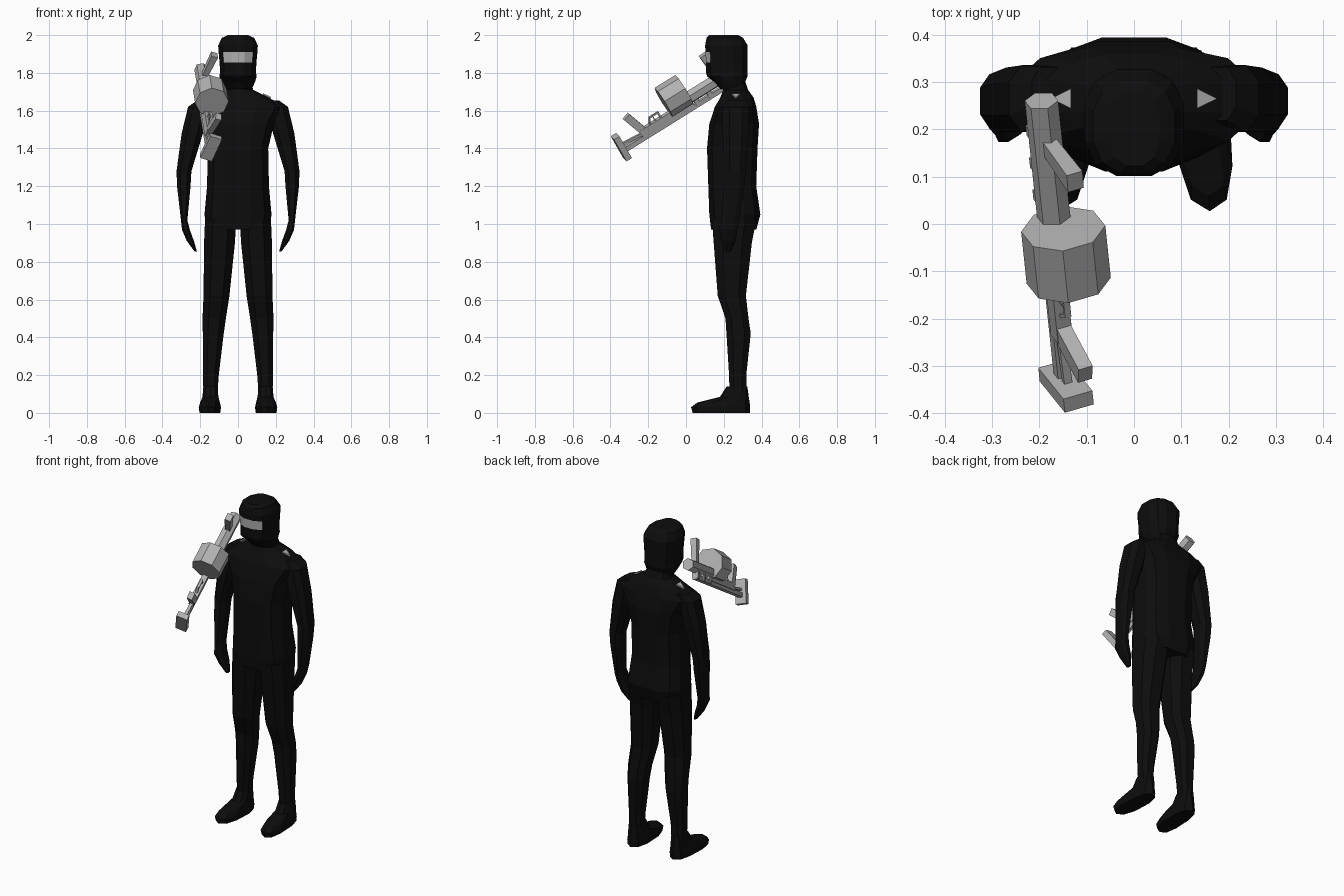
import bpy, bmesh, math
from mathutils import Vector, Matrix


def material(name, rgb):
    m = bpy.data.materials.new(name)
    m.diffuse_color = (*rgb, 1)
    return m


black = material("black_cloth", (0.004, 0.004, 0.004))
grey = material("light_grey", (0.45, 0.45, 0.45))


def make_object(name, rings, mats, cap=True):
    """Skin a list of equal-length vertex rings into a flat-shaded mesh."""
    bm = bmesh.new()
    rows = [[bm.verts.new(p) for p in ring] for ring in rings]
    n = len(rows[0])
    for a, b in zip(rows, rows[1:]):
        for i in range(n):
            bm.faces.new((a[i], a[(i + 1) % n], b[(i + 1) % n], b[i]))
    if cap:
        bm.faces.new(rows[0])
        bm.faces.new(rows[-1])
    bmesh.ops.recalc_face_normals(bm, faces=bm.faces)
    me = bpy.data.meshes.new(name)
    bm.to_mesh(me)
    bm.free()
    for m in mats:
        me.materials.append(m)
    ob = bpy.data.objects.new(name, me)
    bpy.context.collection.objects.link(ob)
    return ob


def loft(name, sections, n=12, power=0.8, side=1):
    """Sections are (z, centre x, half width, front y, back y)."""
    def sp(t):
        return math.copysign(abs(t) ** power, t)
    rings = []
    for z, cx, hw, y0, y1 in sections:
        ring = []
        for i in range(n):
            a = 2 * math.pi * (i + 0.5) / n
            ring.append((side * (cx + hw * sp(math.cos(a))),
                         (y0 + y1) / 2 + (y1 - y0) / 2 * sp(math.sin(a)), z))
        rings.append(ring)
    return make_object(name, rings, [black, grey])


# Torso with sloping shoulders and neck
loft("torso", [
    (0.97, 0, .170, .130, .375), (1.05, 0, .182, .120, .397),
    (1.20, 0, .168, .115, .375), (1.40, 0, .164, .108, .382),
    (1.53, 0, .195, .120, .390), (1.62, 0, .255, .150, .375),
    (1.67, 0, .165, .180, .360), (1.71, 0, .082, .195, .330),
    (1.77, 0, .070, .180, .310)], power=0.72)

# Hooded head; its front band of faces is the eye opening
head = loft("head", [
    (1.715, 0, .075, .180, .315), (1.75, 0, .092, .150, .315),
    (1.78, 0, .102, .110, .328), (1.80, 0, .098, .103, .330),
    (1.855, 0, .100, .103, .330), (1.91, 0, .106, .100, .330),
    (1.945, 0, .108, .098, .330), (1.985, 0, .088, .106, .305),
    (2.00, 0, .055, .120, .280)])
for f in head.data.polygons:
    if 1.86 < f.center.z < 1.905 and f.normal.y < -0.4 and abs(f.center.x) < .07:
        f.material_index = 1

for side, label in ((1, "left"), (-1, "right")):
    # Arm tapering into a curved hand
    loft(label + "_arm", [
        (1.655, .178, .040, .215, .335), (1.62, .210, .058, .190, .340),
        (1.48, .242, .060, .190, .335), (1.28, .286, .042, .200, .320),
        (1.20, .287, .038, .197, .312), (1.02, .285, .018, .185, .285),
        (0.97, .276, .022, .170, .275), (0.91, .252, .020, .185, .265),
        (0.855, .224, .007, .205, .240)], n=8, side=side)
    # Trouser leg
    loft(label + "_leg", [
        (1.02, .092, .088, .130, .380), (0.90, .098, .087, .140, .355),
        (0.62, .114, .073, .163, .322), (0.50, .126, .066, .205, .335),
        (0.42, .131, .059, .210, .347), (0.20, .144, .045, .225, .322),
        (0.08, .146, .038, .228, .325)], n=8, side=side)
    # Shoe, toe pointing slightly outwards
    shoe = loft(label + "_shoe", [
        (0.00, .146, .054, .035, .338), (0.03, .146, .058, .027, .340),
        (0.055, .146, .052, .060, .337), (0.085, .146, .044, .180, .332),
        (0.14, .146, .039, .215, .325)], n=10, side=side)
    for v in shoe.data.vertices:
        v.co.x += side * max(0, .2 - v.co.y) * .08
    # Small triangular shoulder patch
    tri = [(.133, .244, 1.683), (.133, .286, 1.683), (.176, .265, 1.663)]
    make_object(label + "_shoulder_patch",
                [[(side * x, y, z + h) for x, y, z in tri] for h in (0, .009)], [grey])

# Gun frame: u along the barrel, v towards the grips, w across
u = Vector((-.09, .85, .53)).normalized()
v = Vector((.37, -.45, .81))
v = (v - u * v.dot(u)).normalized()
w = u.cross(v)
origin = Vector((-.168, 0, 1.66))


def bar(name, p0, p1, thick, width, n=4, end_scale=1.0):
    """Prism between two (u, v) points; thick in the u-v plane, width across."""
    d = Vector((p1[0] - p0[0], p1[1] - p0[1])).normalized()
    k = 1 / math.cos(math.pi / n)
    rings = []
    for p, s in ((p0, 1), (p1, end_scale)):
        ring = []
        for i in range(n):
            a = 2 * math.pi * (i + .5) / n
            t = math.sin(a) * k * thick / 2 * s
            q = math.cos(a) * k * width / 2 * s
            ring.append(origin + u * (p[0] - d.y * t) + v * (p[1] + d.x * t) + w * q)
        rings.append(ring)
    return make_object(name, rings, [grey])


bar("barrel", (0, 0), (.308, 0), .062, .062, n=6)
bar("drum_magazine", (-.112, .054), (.018, .054), .165, .165, n=8)
bar("long_rail", (-.415, -.058), (.22, -.058), .026, .026)
bar("receiver", (-.30, -.030), (.02, -.030), .042, .034)
bar("butt_plate", (-.425, -.108), (-.425, .035), .034, .066)
bar("stock_strut", (-.415, -.025), (-.29, -.035), .014, .018)
bar("pistol_grip", (-.275, -.04), (-.322, .098), .042, .032)
bar("front_grip", (.205, .02), (.196, .165), .036, .030, end_scale=1.2)
for i, x in enumerate((.03, .11, .19)):
    bar("rail_clamp_%d" % i, (x, -.04), (x + .025, -.04), .055, .036)
# Trigger guard and trigger
bar("guard_back", (-.235, -.015), (-.215, .025), .008, .014)
bar("guard_bottom", (-.218, .022), (-.165, .022), .008, .014)
bar("guard_front", (-.165, -.015), (-.165, .026), .010, .014)
bar("trigger", (-.195, -.015), (-.2, .012), .007, .008)
